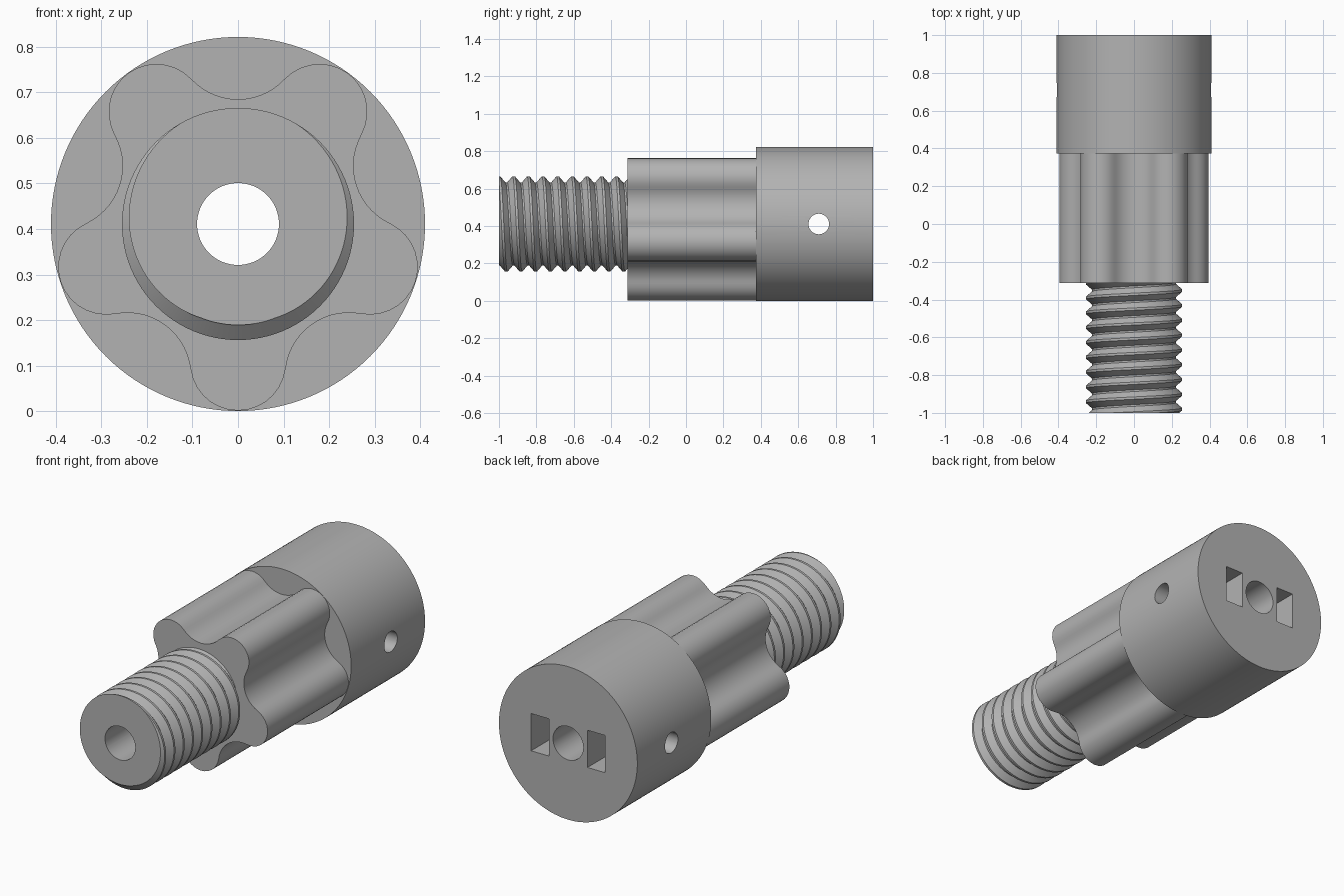
import bpy, bmesh
from math import sin, cos, pi, tau, atan2, radians
from mathutils import Vector

cube = bpy.data.objects.get("Cube")
if cube:
    bpy.data.objects.remove(cube, do_unlink=True)

AXIS = 0.411                    # height of the long axis
BACK, SHOULDER, GRIP_END, FRONT = 1.0, 0.373, -0.313, -1.0

grey = bpy.data.materials.new("plain grey")
grey.use_nodes = True
grey.diffuse_color = (0.45, 0.45, 0.45, 1)
grey.node_tree.nodes["Principled BSDF"].inputs["Base Color"].default_value = grey.diffuse_color


def finish(name, bm):
    bmesh.ops.recalc_face_normals(bm, faces=bm.faces)
    mesh = bpy.data.meshes.new(name)
    bm.to_mesh(mesh)
    bm.free()
    mesh.materials.append(grey)
    obj = bpy.data.objects.new(name, mesh)
    obj.location.z = AXIS
    bpy.context.collection.objects.link(obj)
    return obj


def prism(name, outline, y0, y1):
    """Extrude an (x, z) outline along y."""
    bm = bmesh.new()
    face = bm.faces.new([bm.verts.new((x, y0, z)) for x, z in outline])
    top = bmesh.ops.extrude_face_region(bm, geom=[face])["geom"]
    verts = [v for v in top if isinstance(v, bmesh.types.BMVert)]
    bmesh.ops.translate(bm, verts=verts, vec=(0, y1 - y0, 0))
    return finish(name, bm)


def circle(radius, n):
    return [(radius * cos(tau * i / n), radius * sin(tau * i / n)) for i in range(n)]


def select_only(obj):
    bpy.ops.object.select_all(action="DESELECT")
    obj.select_set(True)
    bpy.context.view_layer.objects.active = obj


def cut(obj, cutter):
    select_only(obj)
    mod = obj.modifiers.new("cut", "BOOLEAN")
    mod.operation, mod.solver, mod.object = "DIFFERENCE", "EXACT", cutter
    bpy.ops.object.modifier_apply(modifier=mod.name)


def lobed_outline(lobes=5, ring=0.305, tip=0.105, valley=0.139, floor=0.274, steps=14):
    """Convex tip arcs joined tangentially by concave valley arcs."""
    half = pi / lobes
    lobe_c = Vector((ring, 0))
    valley_c = Vector((cos(half), sin(half))) * (floor + valley)
    d = valley_c - lobe_c
    a = atan2(d.y, d.x)                       # tangent direction seen from the tip
    b0, b1 = a + pi, 2 * half - a + pi        # valley arc, mirrored about its middle
    b1 += tau if b1 - b0 > pi else 0
    arc = [lobe_c + tip * Vector((cos(t), sin(t)))
           for t in (-a + 2 * a * i / steps for i in range(steps))]
    mid = half + pi
    sweep = mid - b0
    arc += [valley_c + valley * Vector((cos(t), sin(t)))
            for t in (b0 + 2 * sweep * i / steps for i in range(steps))]
    pts = []
    for k in range(lobes):
        turn = -pi / 2 + k * tau / lobes
        c, s = cos(turn), sin(turn)
        pts += [(c * p.x - s * p.y, s * p.x + c * p.y) for p in arc]
    return pts


def thread(name, pitch=0.0785, crest=0.255, root=0.222, n=96):
    """Helical ridges trimmed flat at both ends."""
    keys = [(-0.08, crest), (0.08, crest), (0.44, root), (0.56, root)]
    turns = int((GRIP_END - FRONT) / pitch) + 5
    bm = bmesh.new()
    grid = []
    for i in range(n):
        t = pi / 2 + tau * i / n
        grid.append([bm.verts.new((r * cos(t), FRONT + pitch * (k - 2 + f - i / n), r * sin(t)))
                     for k in range(turns) for f, r in keys])
    for i in range(n):
        shift = len(keys) if i == n - 1 else 0
        a, b = grid[i], grid[(i + 1) % n]
        for k in range(len(a) - 1):
            # the last column meets the first one a full pitch lower
            if k - shift >= 0:
                bm.faces.new((a[k], a[k + 1], b[k + 1 - shift], b[k - shift]))
    for y, side in ((FRONT, -1), (GRIP_END, 1)):
        bmesh.ops.bisect_plane(bm, geom=bm.verts[:] + bm.edges[:] + bm.faces[:], dist=1e-6,
                               plane_co=(0, y, 0), plane_no=(0, side, 0), clear_outer=True)
        rim = [e for e in bm.edges if e.is_boundary and all(abs(v.co.y - y) < 1e-4 for v in e.verts)]
        bmesh.ops.contextual_create(bm, geom=rim)
    return finish(name, bm)


# Main parts
collar = prism("collar", circle(0.411, 128), SHOULDER, BACK)
grip = prism("lobed_grip", lobed_outline(), GRIP_END, SHOULDER)
shank = thread("threaded_shank")

# Central bore through everything
bore = prism("bore_cutter", circle(0.09, 64), -1.2, 1.2)
for part in (collar, grip, shank):
    cut(part, bore)

# Cross hole and two rectangular pockets in the collar
cross = prism("cross_hole_cutter", circle(0.055, 48), -0.6, 0.6)
cross.rotation_euler.z = radians(90)
cross.location.y = 0.71
cutters = [bore, cross]
for side in (-1, 1):
    xs = (side * 0.115, side * 0.22)
    cutters.append(prism("pocket_cutter", [(xs[0], -0.1), (xs[1], -0.1), (xs[1], 0.1), (xs[0], 0.1)],
                         0.72, 1.1))
bpy.context.view_layer.update()
for c in cutters[1:]:
    cut(collar, c)
for c in cutters:
    bpy.data.objects.remove(c, do_unlink=True)

# Smooth walls, crisp edges
for part in (collar, grip, shank):
    select_only(part)
    bpy.ops.object.shade_smooth_by_angle(angle=radians(28))
